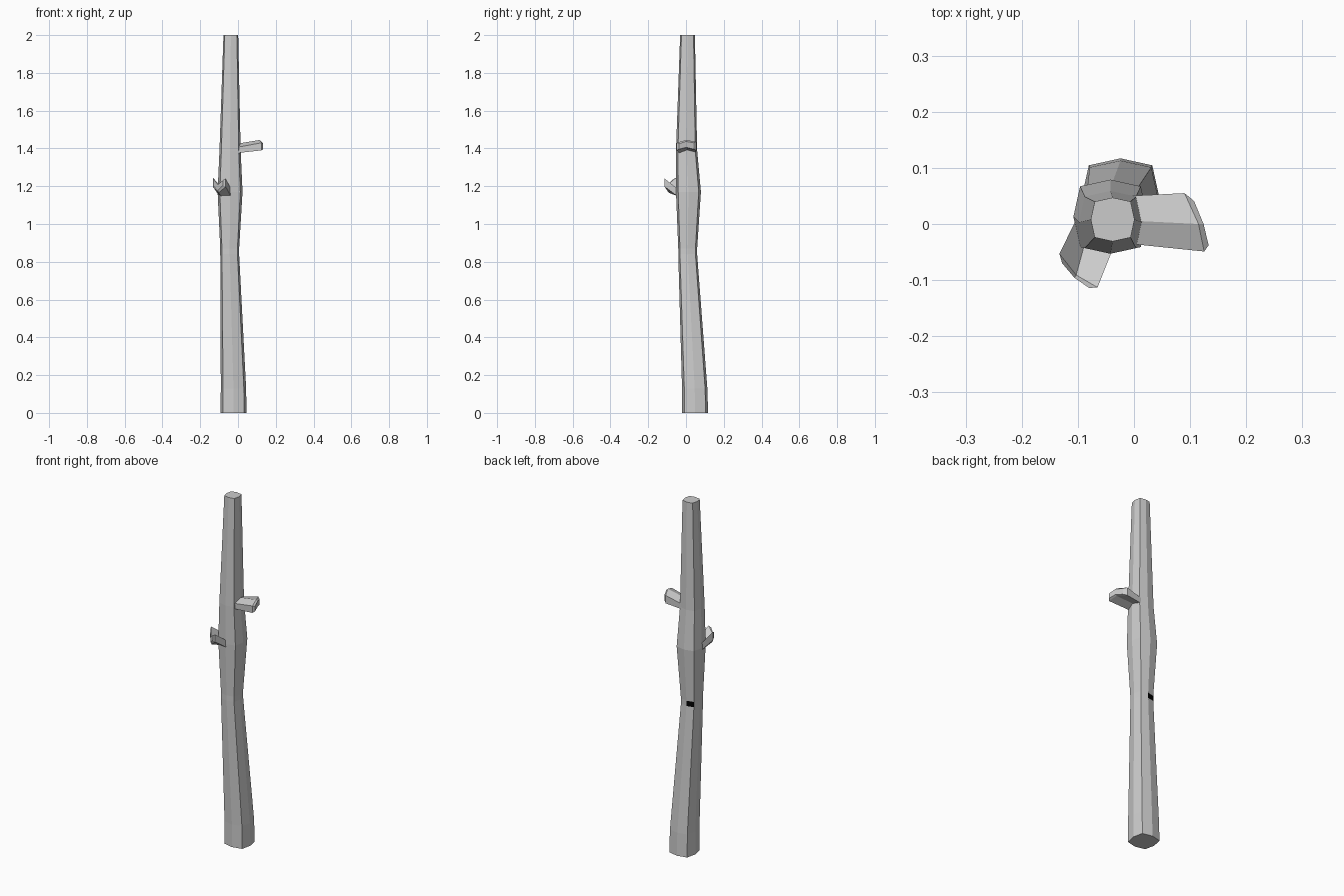
import bpy

if "Cube" in bpy.data.objects:
    bpy.data.objects.remove(bpy.data.objects["Cube"])

SQUARE = 0.82  # how far the diagonal corners of each trunk ring reach
DIRS = [(1, 0), (SQUARE, SQUARE), (0, 1), (-SQUARE, SQUARE),
        (-1, 0), (-SQUARE, -SQUARE), (0, -1), (SQUARE, -SQUARE)]


def loft(name, rings, cap_start=True):
    """Skin a list of equal-length point rings and cap the ends."""
    n = len(rings[0])
    verts = [p for ring in rings for p in ring]
    faces = [(k * n + i, k * n + (i + 1) % n, (k + 1) * n + (i + 1) % n, (k + 1) * n + i)
             for k in range(len(rings) - 1) for i in range(n)]
    if cap_start:
        faces.append(tuple(reversed(range(n))))
    faces.append(tuple(range(len(verts) - n, len(verts))))
    mesh = bpy.data.meshes.new(name)
    mesh.from_pydata(verts, [], faces)
    obj = bpy.data.objects.new(name, mesh)
    bpy.context.collection.objects.link(obj)
    return obj


def slab(columns):
    """Closed six-point ring from three (x, y, low z, high z) columns."""
    return ([(x, y, lo) for x, y, lo, hi in columns] +
            [(x, y, hi) for x, y, lo, hi in reversed(columns)])


# Trunk: height, centre x, centre y, radius
sections = [
    (0.00, -0.024, 0.048, 0.069),
    (0.13, -0.024, 0.046, 0.067),
    (0.84, -0.044, 0.009, 0.050),
    (0.87, -0.044, 0.009, 0.050),
    (1.17, -0.042, 0.013, 0.066),
    (1.39, -0.042, 0.003, 0.056),
    (2.00, -0.038, 0.008, 0.039),
]
trunk = loft("trunk", [[(cx + r * dx, cy + r * dy, z) for dx, dy in DIRS]
                       for z, cx, cy, r in sections])

# Dark scar on the back left of the narrow waist
dark = bpy.data.materials.new("dark_scar")
dark.diffuse_color = (0.0, 0.0, 0.0, 1)
dark.use_nodes = True
dark.node_tree.nodes["Principled BSDF"].inputs["Base Color"].default_value = dark.diffuse_color
bark = bpy.data.materials.new("bark")
bark.diffuse_color = (0.8, 0.8, 0.8, 1)
bark.use_nodes = True
bark.node_tree.nodes["Principled BSDF"].inputs["Base Color"].default_value = bark.diffuse_color
trunk.data.materials.append(bark)
trunk.data.materials.append(dark)
trunk.data.polygons[2 * 8 + 2].material_index = 1

# Right branch stub: wide, slightly roofed, with a chamfered tip
right_branch = loft("right_branch", [
    slab([(-0.01, -0.035, 1.375, 1.405), (-0.005, 0.006, 1.39, 1.425), (-0.01, 0.05, 1.38, 1.41)]),
    slab([(0.125, -0.049, 1.39, 1.43), (0.115, 0.0, 1.402, 1.445), (0.09, 0.055, 1.39, 1.435)]),
    slab([(0.133, -0.038, 1.396, 1.425), (0.124, 0.0, 1.406, 1.437), (0.107, 0.041, 1.396, 1.43)]),
], cap_start=False)

# Left branch stub: folded into a V and rising toward the front left
left_branch = loft("left_branch", [
    slab([(-0.10, 0.014, 1.15, 1.19), (-0.088, -0.036, 1.145, 1.185), (-0.04, -0.050, 1.15, 1.19)]),
    slab([(-0.133, -0.053, 1.197, 1.245), (-0.103, -0.091, 1.165, 1.213), (-0.065, -0.113, 1.197, 1.24)]),
    slab([(-0.128, -0.070, 1.205, 1.235), (-0.106, -0.096, 1.178, 1.208), (-0.080, -0.114, 1.205, 1.232)]),
], cap_start=False)

# Keep all faces flat and all normals pointing outward
import bmesh
for obj in (trunk, right_branch, left_branch):
    bm = bmesh.new()
    bm.from_mesh(obj.data)
    bmesh.ops.recalc_face_normals(bm, faces=bm.faces)
    bm.to_mesh(obj.data)
    bm.free()
